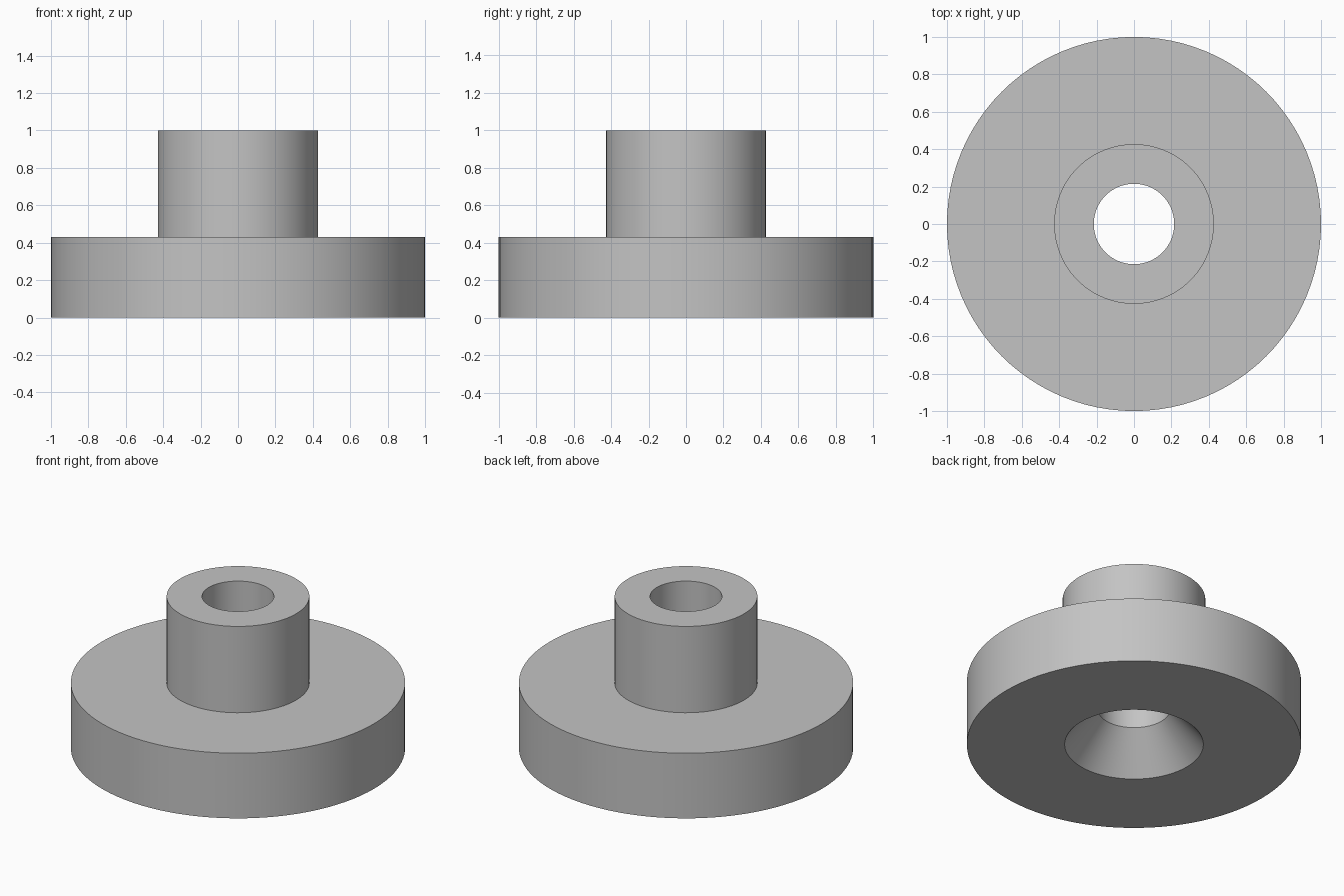
import bpy
import bmesh
from math import tau
from mathutils import Matrix

cube = bpy.data.objects.get("Cube")
if cube:
    bpy.data.objects.remove(cube, do_unlink=True)

SEGMENTS = 96
FLANGE_R, FLANGE_H = 1.0, 0.43
BOSS_R, BOSS_TOP = 0.427, 1.0
BORE_R = 0.215
SINK_R, SINK_DEPTH = 0.415, 0.24

# Single grey finish
grey = bpy.data.materials.new("plain grey")
grey.use_nodes = True
colour = (0.55, 0.55, 0.55, 1)
grey.diffuse_color = colour
grey.node_tree.nodes["Principled BSDF"].inputs["Base Color"].default_value = colour


def lathe(name, profile, material):
    """Revolve a closed (radius, height) profile around z."""
    bm = bmesh.new()
    verts = [bm.verts.new((r, 0, z)) for r, z in profile]
    edges = [bm.edges.new((a, b)) for a, b in zip(verts, verts[1:] + verts[:1])]
    bmesh.ops.spin(bm, geom=verts + edges, cent=(0, 0, 0), axis=(0, 0, 1),
                   angle=tau, steps=SEGMENTS, use_merge=False)
    bmesh.ops.remove_doubles(bm, verts=bm.verts, dist=0.0001)
    bmesh.ops.recalc_face_normals(bm, faces=bm.faces)
    mesh = bpy.data.meshes.new(name)
    bm.to_mesh(mesh)
    bm.free()
    mesh.materials.append(material)
    obj = bpy.data.objects.new(name, mesh)
    bpy.context.collection.objects.link(obj)
    bpy.ops.object.select_all(action="DESELECT")
    obj.select_set(True)
    bpy.context.view_layer.objects.active = obj
    bpy.ops.object.shade_smooth_by_angle(angle=0.5)
    return obj


# Flange and boss in one piece, with a through bore countersunk from below
lathe("flanged_bushing", [
    (SINK_R, 0), (FLANGE_R, 0), (FLANGE_R, FLANGE_H), (BOSS_R, FLANGE_H),
    (BOSS_R, BOSS_TOP), (BORE_R, BOSS_TOP), (BORE_R, SINK_DEPTH),
], grey)
